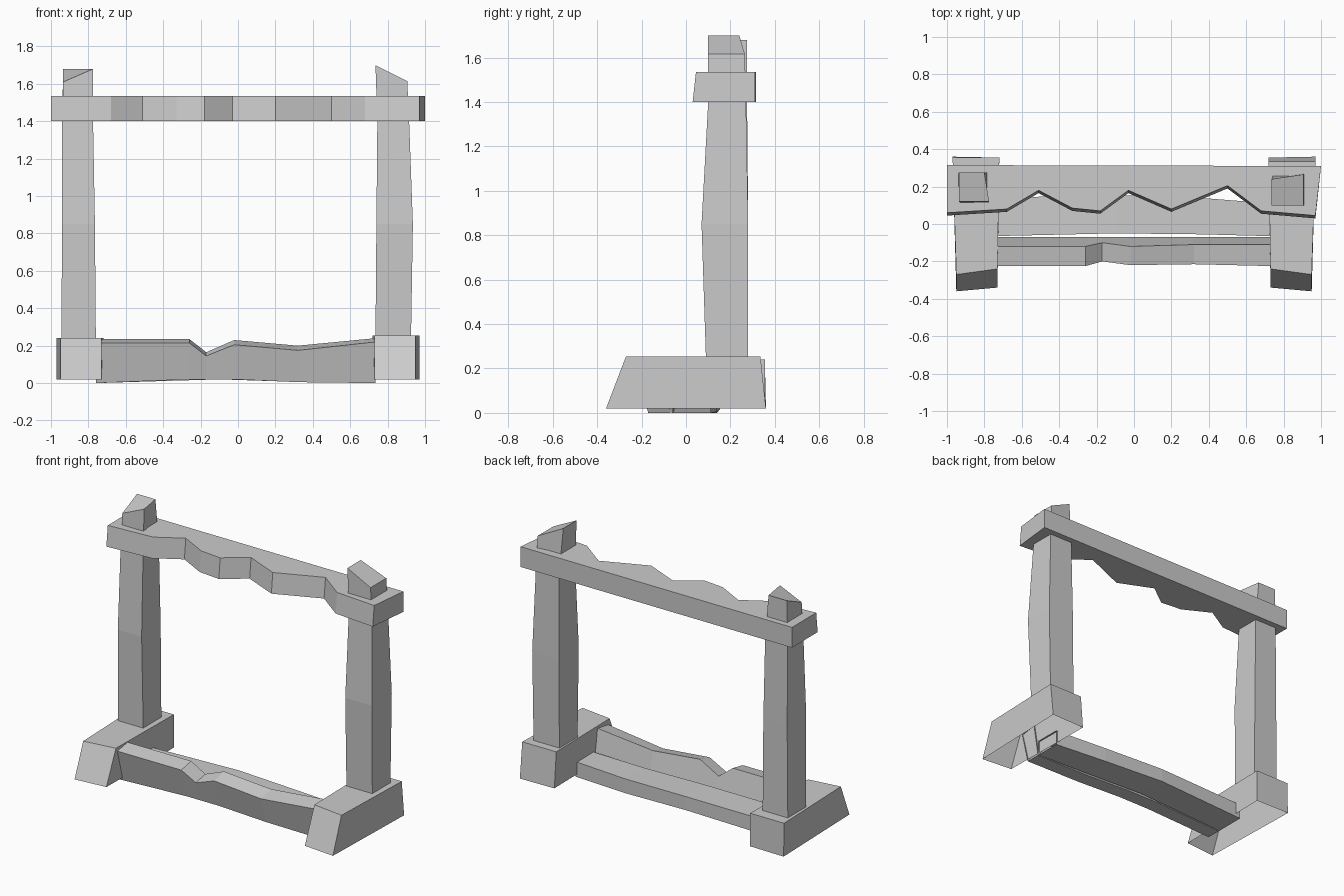
import bpy
import bmesh

default_cube = bpy.data.objects.get("Cube")
if default_cube:
    bpy.data.objects.remove(default_cube, do_unlink=True)

stone = bpy.data.materials.new("stone_grey")
stone.use_nodes = True
GREY = (0.6, 0.6, 0.6, 1)
stone.diffuse_color = GREY
stone.node_tree.nodes["Principled BSDF"].inputs["Base Color"].default_value = GREY


def loft(name, rings, cap_start=True, cap_end=True):
    """Skin a row of matching closed rings, with optional end caps."""
    bm = bmesh.new()
    loops = [[bm.verts.new(point) for point in ring] for ring in rings]
    for lower, upper in zip(loops, loops[1:]):
        count = len(lower)
        for i in range(count):
            j = (i + 1) % count
            bm.faces.new((lower[i], lower[j], upper[j], upper[i]))
    if cap_start:
        bm.faces.new(loops[0][::-1])
    if cap_end:
        bm.faces.new(loops[-1])
    bmesh.ops.recalc_face_normals(bm, faces=bm.faces)
    mesh = bpy.data.meshes.new(name)
    bm.to_mesh(mesh)
    bm.free()
    mesh.materials.append(stone)
    obj = bpy.data.objects.new(name, mesh)
    bpy.context.collection.objects.link(obj)
    return obj


def quad(x0, x1, y0, y1, z):
    """Level rectangular ring."""
    return [(x0, y0, z), (x1, y0, z), (x1, y1, z), (x0, y1, z)]


# Feet: sloped fronts, slightly wider at the back, open underneath
def foot(name, side, height, back_top):
    def ring(front_outer, front_inner, back_outer, back_inner, z):
        return [(side * 0.95, front_outer, z), (side * 0.73, front_inner, z),
                (side * 0.72, back_inner, z), (side * 0.97, back_outer, z)]
    loft(name, [ring(-0.36, -0.34, 0.36, 0.355, 0.02),
                ring(-0.27, -0.24, back_top, back_top, height)],
         cap_start=False)


foot("left_foot", 1, 0.255, 0.335)
foot("right_foot", -1, 0.24, 0.355)

# Posts: bowed shafts with chipped, slanted tips
loft("left_post", [
    quad(0.735, 0.925, 0.09, 0.28, 0.24),
    quad(0.74, 0.935, 0.07, 0.28, 0.85),
    quad(0.745, 0.915, 0.1, 0.27, 1.4),
    [(0.735, 0.1, 1.7), (0.905, 0.1, 1.615),
     (0.905, 0.265, 1.615), (0.735, 0.24, 1.7)],
], cap_start=False)
loft("right_post", [
    quad(-0.945, -0.76, 0.09, 0.28, 0.23),
    quad(-0.94, -0.765, 0.08, 0.28, 0.85),
    quad(-0.94, -0.775, 0.11, 0.275, 1.4),
    [(-0.935, 0.12, 1.61), (-0.775, 0.12, 1.68),
     (-0.8, 0.275, 1.68), (-0.935, 0.275, 1.68)],
], cap_start=False)

# Top beam: straight back, broken jagged front edge
jagged_front = [(-1, 0.06), (-0.68, 0.08), (-0.51, 0.18), (-0.33, 0.085),
                (-0.18, 0.07), (-0.03, 0.18), (0.2, 0.08), (0.5, 0.205),
                (0.68, 0.07), (0.97, 0.045)]


def beam_ring(z, shift):
    front = [(x, y - shift, z) for x, y in jagged_front]
    return front + [(1, 0.31, z), (-1, 0.315, z)]


loft("top_beam", [beam_ring(1.4, 0.015), beam_ring(1.535, 0)])


# Front sill: undercut face, rising top, notch left of the middle
def sill_ring(x, front_y, front_z, ridge_y, rise, bottom):
    return [(x, -0.17, bottom), (x, front_y, front_z),
            (x, ridge_y, front_z + rise), (x, -0.07, bottom)]


loft("front_sill", [
    sill_ring(-0.76, -0.225, 0.215, -0.12, 0.02, 0),
    sill_ring(-0.26, -0.225, 0.215, -0.12, 0.02, 0.02),
    sill_ring(-0.17, -0.2, 0.145, -0.1, 0.02, 0.02),
    sill_ring(-0.02, -0.22, 0.205, -0.12, 0.025, 0.02),
    sill_ring(0.32, -0.215, 0.175, -0.11, 0.025, 0.005),
    sill_ring(0.735, -0.225, 0.22, -0.11, 0.02, 0),
], cap_start=False, cap_end=False)


# Back step: low plank behind the sill, bowed along its length
def step_ring(x, front_y, back_y, bottom, top):
    return [(x, front_y, bottom), (x, front_y, top),
            (x, back_y, top), (x, back_y, bottom)]


loft("back_step", [
    step_ring(-0.76, -0.065, 0.14, 0, 0.1),
    step_ring(-0.1, -0.05, 0.155, 0.02, 0.11),
    step_ring(0.35, -0.055, 0.14, 0.005, 0.1),
    step_ring(0.735, -0.065, 0.11, 0, 0.1),
], cap_start=False, cap_end=False)
